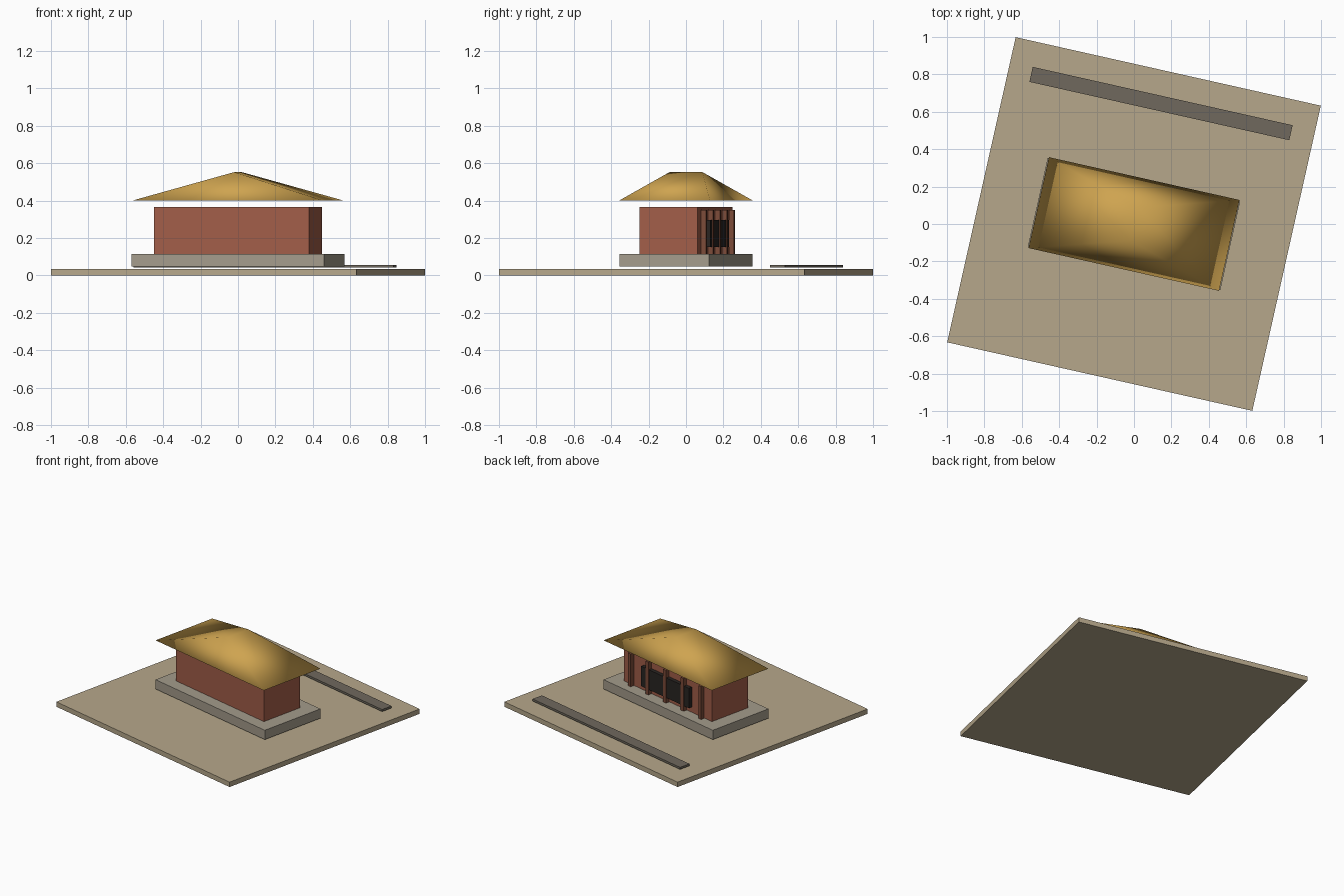
import bpy, bmesh, math
from mathutils import Matrix

if "Cube" in bpy.data.objects:
    bpy.data.objects.remove(bpy.data.objects["Cube"])

TURN = Matrix.Rotation(math.radians(-12.65), 4, 'Z')  # whole site is turned


def material(name, rgb):
    m = bpy.data.materials.new(name)
    m.diffuse_color = (*rgb, 1)
    m.use_nodes = True
    m.node_tree.nodes["Principled BSDF"].inputs["Base Color"].default_value = m.diffuse_color
    return m


earth = material("earth", (0.47, 0.39, 0.26))
stone = material("stone", (0.37, 0.33, 0.26))
brick = material("brick", (0.36, 0.11, 0.065))
thatch = material("golden_roof", (0.62, 0.37, 0.08))
wood = material("wood", (0.20, 0.07, 0.04))
dark = material("dark_opening", (0.022, 0.018, 0.016))
paving = material("paving", (0.16, 0.14, 0.11))


def finish(name, bm, mat):
    bmesh.ops.recalc_face_normals(bm, faces=bm.faces)
    me = bpy.data.meshes.new(name)
    bm.to_mesh(me)
    bm.free()
    me.materials.append(mat)
    ob = bpy.data.objects.new(name, me)
    ob.matrix_world = TURN
    bpy.context.collection.objects.link(ob)
    return ob


def box(name, size_x, y0, y1, z0, z1, mat, x=0):
    bm = bmesh.new()
    bmesh.ops.create_cube(bm, size=1)
    bmesh.ops.scale(bm, vec=(size_x, y1 - y0, z1 - z0), verts=bm.verts)
    bmesh.ops.translate(bm, vec=(x, (y0 + y1) / 2, (z0 + z1) / 2), verts=bm.verts)
    return finish(name, bm, mat)


# Ground, plinth, hall and path
box("ground", 1.672, -0.836, 0.836, 0, 0.035, earth)
box("plinth", 1.055, -0.245, 0.245, 0.048, 0.115, stone)
box("hall", 0.85, -0.159, 0.159, 0.115, 0.366, brick)
box("path", 1.424, 0.619, 0.701, 0.041, 0.056, paving)

# Rear colonnade with a dark screen between the posts
for i in range(5):
    box(f"column_{i + 1}", 0.027, 0.162, 0.189, 0.115, 0.35, wood, -0.34 + 0.17 * i)
box("dark_screen", 0.46, 0.158, 0.185, 0.152, 0.295, dark)

# Hipped roof with a short ridge running front to back, smooth shaded
bm = bmesh.new()
eave = [bm.verts.new((sx * 0.522, sy * 0.249, 0.40))
        for sx, sy in ((-1, -1), (1, -1), (1, 1), (-1, 1))]
front, back = (bm.verts.new((0, y, 0.552)) for y in (-0.09, 0.09))
a, b, c, d = eave
for f in ((d, c, b, a), (a, b, front), (b, c, back, front), (c, d, back), (d, a, front, back)):
    bm.faces.new(f)
roof = finish("roof", bm, thatch)
for p in roof.data.polygons:
    p.use_smooth = True
